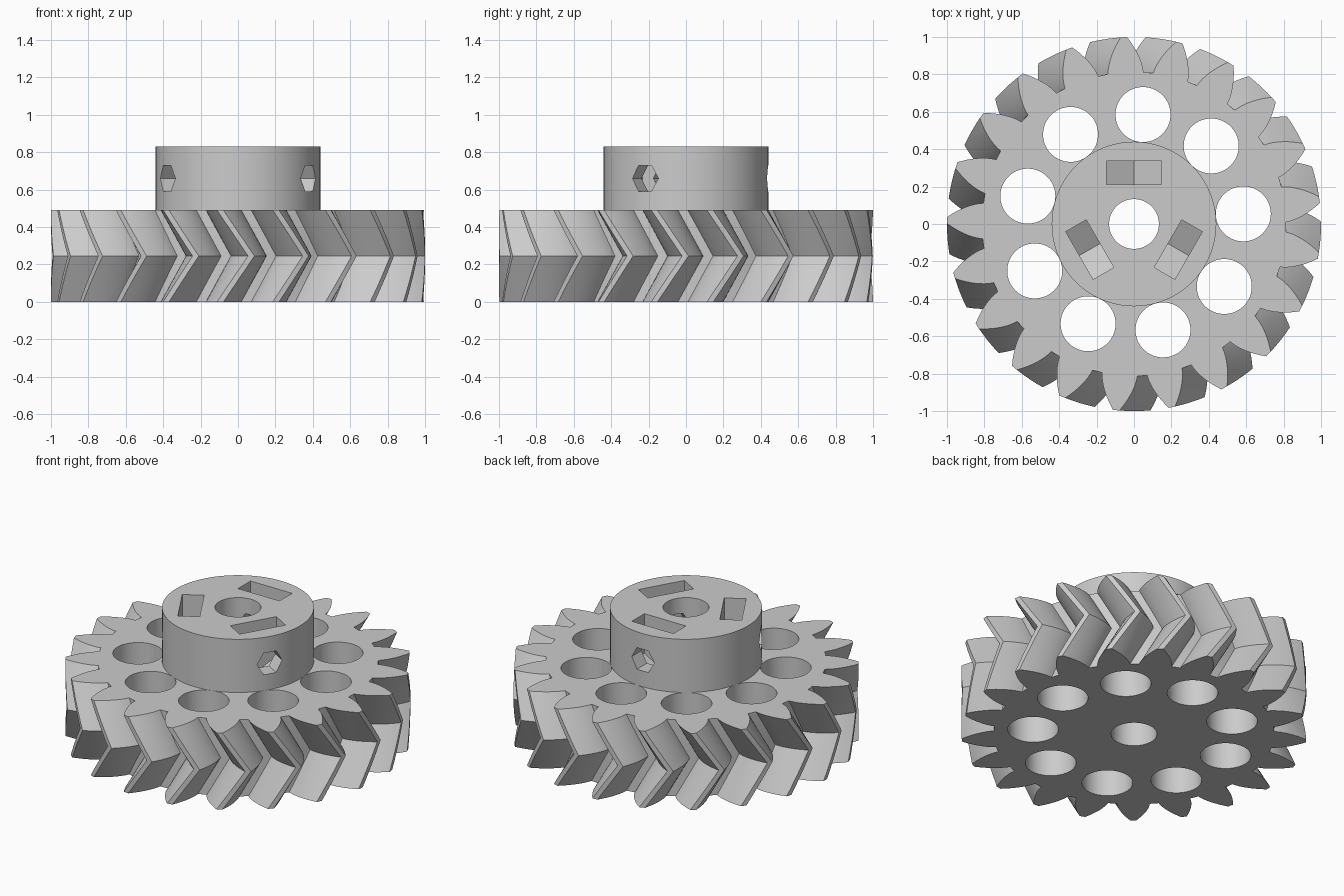
import bpy
import bmesh
from math import acos, cos, pi, radians, sin, sqrt, tan
from mathutils import Matrix, Vector

cube = bpy.data.objects.get("Cube")
if cube:
    bpy.data.objects.remove(cube, do_unlink=True)

TEETH = 21
PITCH = 2 * pi / TEETH
TIP_R, PITCH_R, ROOT_R = 1.0, 0.913, 0.813
PRESSURE = radians(28)
TWIST = radians(200 / TEETH)
START = radians(7.4)
GEAR_TOP, HUB_TOP = 0.49, 0.83
SCREW_Z = 0.66

grey = bpy.data.materials.new("light grey")
grey.use_nodes = True
grey.diffuse_color = (0.6, 0.6, 0.6, 1)
grey.node_tree.nodes["Principled BSDF"].inputs["Base Color"].default_value = (0.6, 0.6, 0.6, 1)


def loft(name, loops):
    """Closed solid through a stack of equal point loops."""
    bm = bmesh.new()
    rings = [[bm.verts.new(p) for p in loop] for loop in loops]
    n = len(rings[0])
    for low, high in zip(rings, rings[1:]):
        for i in range(n):
            j = (i + 1) % n
            bm.faces.new((low[i], low[j], high[j], high[i]))
    bm.faces.new(rings[0][::-1])
    bm.faces.new(rings[-1])
    bmesh.ops.recalc_face_normals(bm, faces=bm.faces)
    mesh = bpy.data.meshes.new(name)
    bm.to_mesh(mesh)
    bm.free()
    mesh.materials.append(grey)
    obj = bpy.data.objects.new(name, mesh)
    bpy.context.collection.objects.link(obj)
    return obj


def circle(radius, n):
    return [(radius * cos(2 * pi * i / n), radius * sin(2 * pi * i / n)) for i in range(n)]


def cylinder(name, radius, z0, z1, n=64, x=0, y=0):
    return loft(name, [[(px + x, py + y, z) for px, py in circle(radius, n)] for z in (z0, z1)])


def radial_prism(name, outline, r0, r1, angle):
    """Outline of (sideways, height) points extruded outward from the axis."""
    turn = Matrix.Rotation(angle, 3, "Z")
    return loft(name, [[turn @ Vector((r, s, z)) for s, z in outline] for r in (r0, r1)])


def activate(obj):
    bpy.ops.object.select_all(action="DESELECT")
    obj.select_set(True)
    bpy.context.view_layer.objects.active = obj


def cut(obj, cutter):
    cutter.hide_render = True
    mod = obj.modifiers.new("cut", "BOOLEAN")
    mod.operation, mod.solver, mod.object = "DIFFERENCE", "EXACT", cutter
    activate(obj)
    bpy.ops.object.modifier_apply(modifier=mod.name)
    bpy.data.objects.remove(cutter, do_unlink=True)


def half_angle(r):
    """Half the angular width of an involute tooth at radius r."""
    a = acos(PITCH_R * cos(PRESSURE) / r)
    return PITCH / 4 + (tan(PRESSURE) - PRESSURE) - (tan(a) - a)


# Tooth outline
STEPS = 8
radii = [ROOT_R + (TIP_R - ROOT_R) * i / STEPS for i in range(STEPS + 1)]
tooth = [(r, -half_angle(r)) for r in radii] + [(r, half_angle(r)) for r in reversed(radii)]
outline = [(r, a + START + t * PITCH) for t in range(TEETH) for r, a in tooth]

# Herringbone body, twisting one way then back
SLICES = 10
loops = []
for k in range(SLICES + 1):
    f = k / SLICES
    turn = TWIST * (1 - abs(2 * f - 1))
    loops.append([(r * cos(a + turn), r * sin(a + turn), f * GEAR_TOP) for r, a in outline])
gear = loft("herringbone_gear", loops)

# Bore and ring of lightening holes
cut(gear, cylinder("bore_cutter", 0.133, -0.1, 1))
for i in range(9):
    a = radians(5.3 + 40 * i)
    cut(gear, cylinder("hole_cutter", 0.147, -0.1, 1, x=0.587 * cos(a), y=0.587 * sin(a)))

# Hub with bore, nut slots and hexagonal screw holes
hub = cylinder("hub", 0.44, GEAR_TOP, HUB_TOP, 96)
cut(hub, cylinder("bore_cutter", 0.133, 0.2, 1))
W = 0.147
POINT = 2 * W / sqrt(3) - 0.002
slot = [(-W, 1), (-W, SCREW_Z - POINT / 2), (0, SCREW_Z - POINT), (W, SCREW_Z - POINT / 2), (W, 1)]
hexagon = [(s, z + SCREW_Z) for s, z in circle(0.08, 6)]
for degrees in (90, 210, 330):
    a = radians(degrees)
    cut(hub, radial_prism("slot_cutter", slot, 0.21, 0.337, a))
    cut(hub, radial_prism("screw_cutter", hexagon, 0.03, 0.6, a))

for part in (gear, hub):
    activate(part)
    bpy.ops.object.shade_smooth_by_angle(angle=radians(30))
